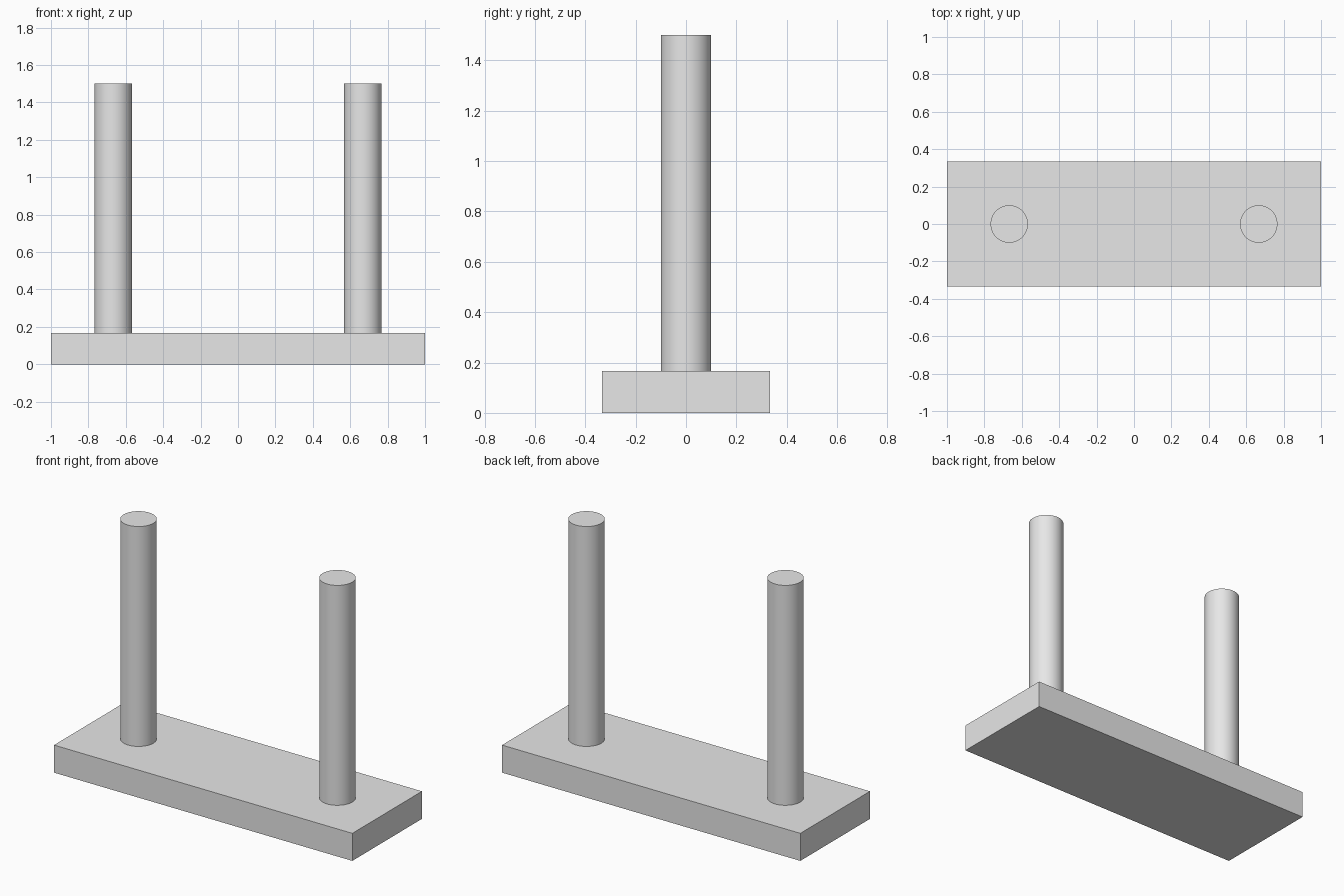
import bpy
import math

cube = bpy.data.objects.get("Cube")
if cube:
    bpy.data.objects.remove(cube, do_unlink=True)

# Single plain grey material
grey = bpy.data.materials.new("light_grey")
grey.use_nodes = True
colour = (0.8, 0.8, 0.8, 1.0)
grey.diffuse_color = colour
grey.node_tree.nodes["Principled BSDF"].inputs["Base Color"].default_value = colour

LENGTH, DEPTH, THICK = 2.0, 0.667, 0.167
POST_X, POST_R, TOP = 0.667, 0.1, 1.5

# Rectangular base plate
bpy.ops.mesh.primitive_cube_add(size=1, location=(0, 0, THICK / 2))
base = bpy.context.object
base.name = "base"
base.scale = (LENGTH, DEPTH, THICK)
bpy.ops.object.transform_apply(location=False, rotation=False, scale=True)
base.data.materials.append(grey)


# Round upright posts standing on the base
def add_post(name, x):
    bpy.ops.mesh.primitive_cylinder_add(
        vertices=64, radius=POST_R, depth=TOP - THICK,
        location=(x, 0, (TOP + THICK) / 2))
    post = bpy.context.object
    post.name = name
    post.data.materials.append(grey)
    bpy.ops.object.shade_smooth_by_angle(angle=math.radians(30))


for side, sign in (("left", 1), ("right", -1)):
    add_post(side + "_post", sign * POST_X)
